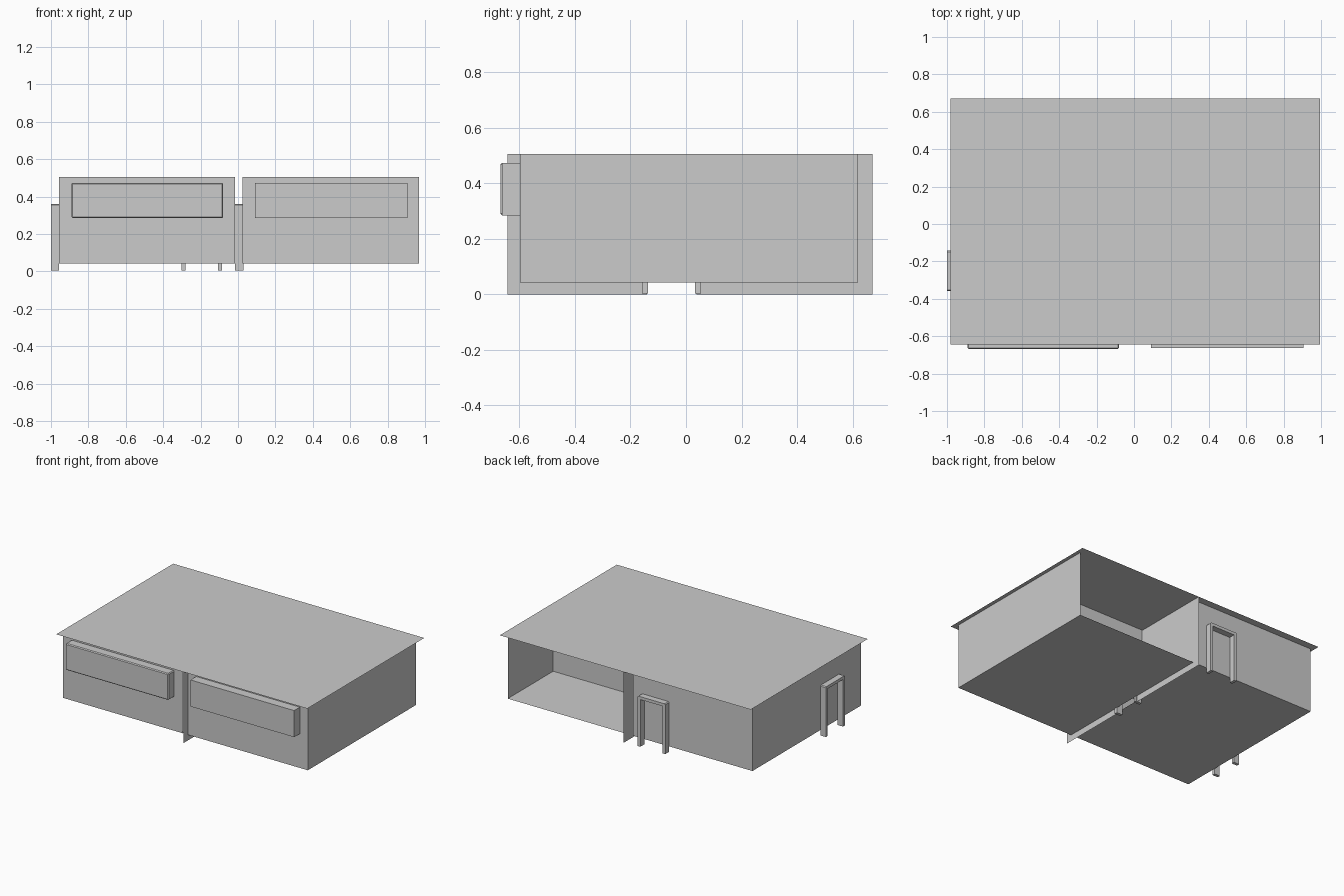
import bpy, bmesh
from mathutils import Vector

if "Cube" in bpy.data.objects:
    bpy.data.objects.remove(bpy.data.objects["Cube"])

Z0, Z1 = 0.042, 0.505            # floor and roof height
FRONT, BACK = -0.598, 0.62       # facade planes
LEFT, RIGHT = -0.957, 0.968
GAP_L, GAP_R = -0.016, 0.025     # slot in the facade at the partition


def sheet(name, quads):
    """Thin sheets, each given by origin and two edge vectors."""
    bm = bmesh.new()
    for o, u, v in quads:
        o, u, v = Vector(o), Vector(u), Vector(v)
        bm.faces.new([bm.verts.new(p) for p in (o, o + u, o + u + v, o + v)])
    bmesh.ops.remove_doubles(bm, verts=bm.verts, dist=1e-5)
    return finish(name, bm)


def finish(name, bm):
    mesh = bpy.data.meshes.new(name)
    bm.to_mesh(mesh)
    bm.free()
    ob = bpy.data.objects.new(name, mesh)
    bpy.context.collection.objects.link(ob)
    return ob


def wall_x(y, a, b):
    return ((a, y, Z0), (b - a, 0, 0), (0, 0, Z1 - Z0))


def wall_y(x, a, b, z0=Z0, z1=Z1):
    return ((x, a, z0), (0, b - a, 0), (0, 0, z1 - z0))


def floor(a, b, z=Z0, y0=FRONT, y1=BACK):
    return ((a, y0, z), (0, y1 - y0, 0), (b - a, 0, 0))


def box(name, lo, hi, bevel):
    bm = bmesh.new()
    bmesh.ops.create_cube(bm, size=1)
    for v in bm.verts:
        v.co = [l + (c + 0.5) * (h - l) for c, l, h in zip(v.co, lo, hi)]
    if bevel:
        bmesh.ops.bevel(bm, geom=bm.edges[:], offset=bevel, segments=1,
                        affect='EDGES')
    return finish(name, bm)


def door_frame(name, a, b, d0, d1, along_x):
    """Upside-down U profile pushed through its depth d0..d1."""
    w, z0, z1, c = 0.021, 0.004, 0.36, 0.006
    pts = [(a, z0), (a, z1 - c), (a + c, z1), (b - c, z1), (b, z1 - c), (b, z0),
           (b - w, z0), (b - w, z1 - w), (a + w, z1 - w), (a + w, z0)]
    bm = bmesh.new()
    face = bm.faces.new([bm.verts.new((s, d0, z) if along_x else (d0, s, z))
                         for s, z in pts])
    ext = bmesh.ops.extrude_face_region(bm, geom=[face])
    step = Vector((0, d1 - d0, 0) if along_x else (d1 - d0, 0, 0))
    for v in ext['geom']:
        if isinstance(v, bmesh.types.BMVert):
            v.co += step
    bm.faces.ensure_lookup_table()
    if not face.is_valid or len([f for f in bm.faces if len(f.verts) == 10]) < 2:
        bmesh.ops.holes_fill(bm, edges=bm.edges[:])
    bmesh.ops.recalc_face_normals(bm, faces=bm.faces)
    return finish(name, bm)


# Roof sheet with overhang
sheet("roof", [floor(-0.98, 0.995, Z1, -0.643, 0.672)])

# Left room: floor, front, back and side wall
sheet("left_room", [floor(LEFT, GAP_L), wall_x(FRONT, LEFT, GAP_L),
                    wall_x(BACK, LEFT, GAP_L), wall_y(LEFT, FRONT, BACK)])

# Right room with an open porch behind its rear wall
sheet("right_room", [floor(GAP_R, RIGHT), wall_x(FRONT, GAP_R, RIGHT),
                     wall_x(0.11, GAP_R, RIGHT), wall_y(RIGHT, FRONT, BACK)])

# Partition between the rooms with a doorway
sheet("partition", [wall_y(0.022, -0.643, -0.14, 0),
                    wall_y(0.022, 0.037, 0.672, 0),
                    wall_y(0.022, -0.14, 0.037, 0.34)])

# Window boxes on the front
box("left_window", (-0.89, -0.668, 0.285), (-0.08, FRONT, 0.474), 0.006)
box("right_window", (0.09, -0.662, 0.285), (0.905, FRONT, 0.474), 0)

# Door frames
door_frame("side_door_frame", -0.358, -0.143, -1.0, LEFT, False)
door_frame("inner_door_frame", -0.158, 0.054, -0.017, 0.029, False)
door_frame("back_door_frame", -0.302, -0.085, BACK, 0.664, True)
